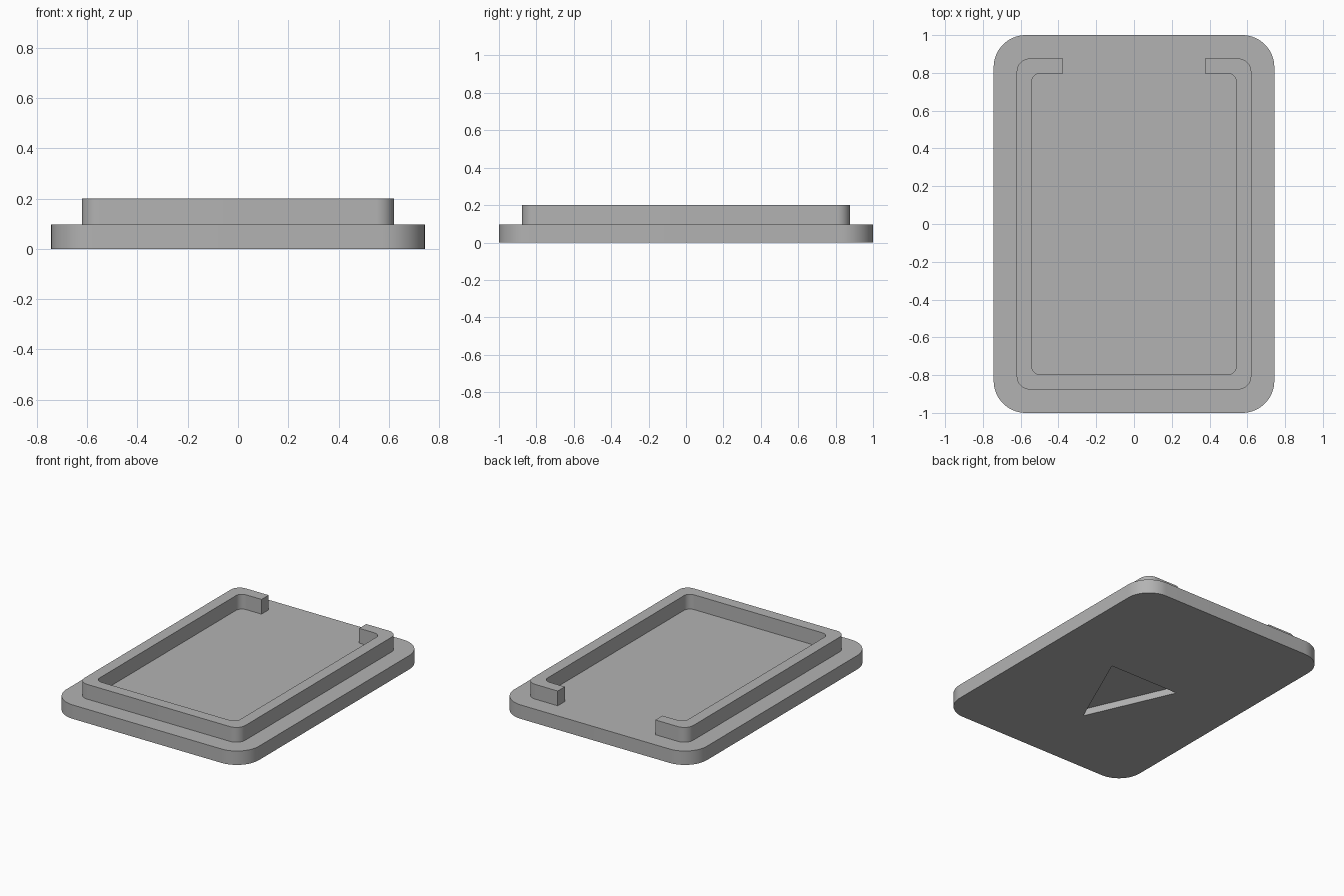
import bpy, bmesh
from math import sin, cos, pi, radians

cube = bpy.data.objects.get("Cube")
if cube:
    bpy.data.objects.remove(cube, do_unlink=True)

grey = bpy.data.materials.new("plain grey")
grey.use_nodes = True
colour = (0.45, 0.45, 0.45, 1)
grey.diffuse_color = colour
grey.node_tree.nodes["Principled BSDF"].inputs["Base Color"].default_value = colour

BASE_TOP = 0.097
LIP_TOP = 0.2


def rounded_rect(hx, hy, r, steps=12):
    """Outline running anticlockwise from the back left corner."""
    points = []
    corners = ((1, 1), (-1, 1), (-1, -1), (1, -1))
    for quarter, (sx, sy) in enumerate(corners):
        for i in range(steps + 1):
            a = (quarter + i / steps) * pi / 2
            points.append((sx * (hx - r) + r * cos(a), sy * (hy - r) + r * sin(a)))
    return points


def open_rect(hx, hy, r, gap, steps=12):
    """Rounded outline from one side of the back gap round to the other."""
    pts = rounded_rect(hx, hy, r, steps)
    n = steps + 1
    return [(-gap, hy)] + pts[n:] + pts[:n] + [(gap, hy)]


def prism(name, outline, z0, z1):
    bm = bmesh.new()
    face = bm.faces.new([bm.verts.new((x, y, z0)) for x, y in outline])
    raised = bmesh.ops.extrude_face_region(bm, geom=[face])["geom"]
    top = [v for v in raised if isinstance(v, bmesh.types.BMVert)]
    bmesh.ops.translate(bm, verts=top, vec=(0, 0, z1 - z0))
    bmesh.ops.recalc_face_normals(bm, faces=bm.faces)
    mesh = bpy.data.meshes.new(name)
    bm.to_mesh(mesh)
    bm.free()
    mesh.materials.append(grey)
    obj = bpy.data.objects.new(name, mesh)
    bpy.context.collection.objects.link(obj)
    return obj


def activate(obj):
    bpy.ops.object.select_all(action='DESELECT')
    obj.select_set(True)
    bpy.context.view_layer.objects.active = obj


# Base plate with rounded corners
base = prism("base_plate", rounded_rect(0.743, 1.0, 0.17, 16), 0, BASE_TOP)

# Shallow triangular recess in the underside
cutter = prism("recess_cutter", [(-0.266, 0.1), (0, -0.5), (0.266, 0.1)], -0.05, 0.047)
cutter.hide_render = True
cut = base.modifiers.new("underside_recess", 'BOOLEAN')
cut.operation = 'DIFFERENCE'
cut.solver = 'EXACT'
cut.object = cutter
activate(base)
bpy.ops.object.modifier_apply(modifier=cut.name)
bpy.data.objects.remove(cutter, do_unlink=True)

# Raised lip, open at the back
outer = open_rect(0.621, 0.876, 0.07, 0.377)
inner = open_rect(0.542, 0.798, 0.047, 0.377)
lip = prism("raised_lip", outer + inner[::-1], BASE_TOP, LIP_TOP)

for obj in (base, lip):
    activate(obj)
    bpy.ops.object.shade_smooth_by_angle(angle=radians(30))
